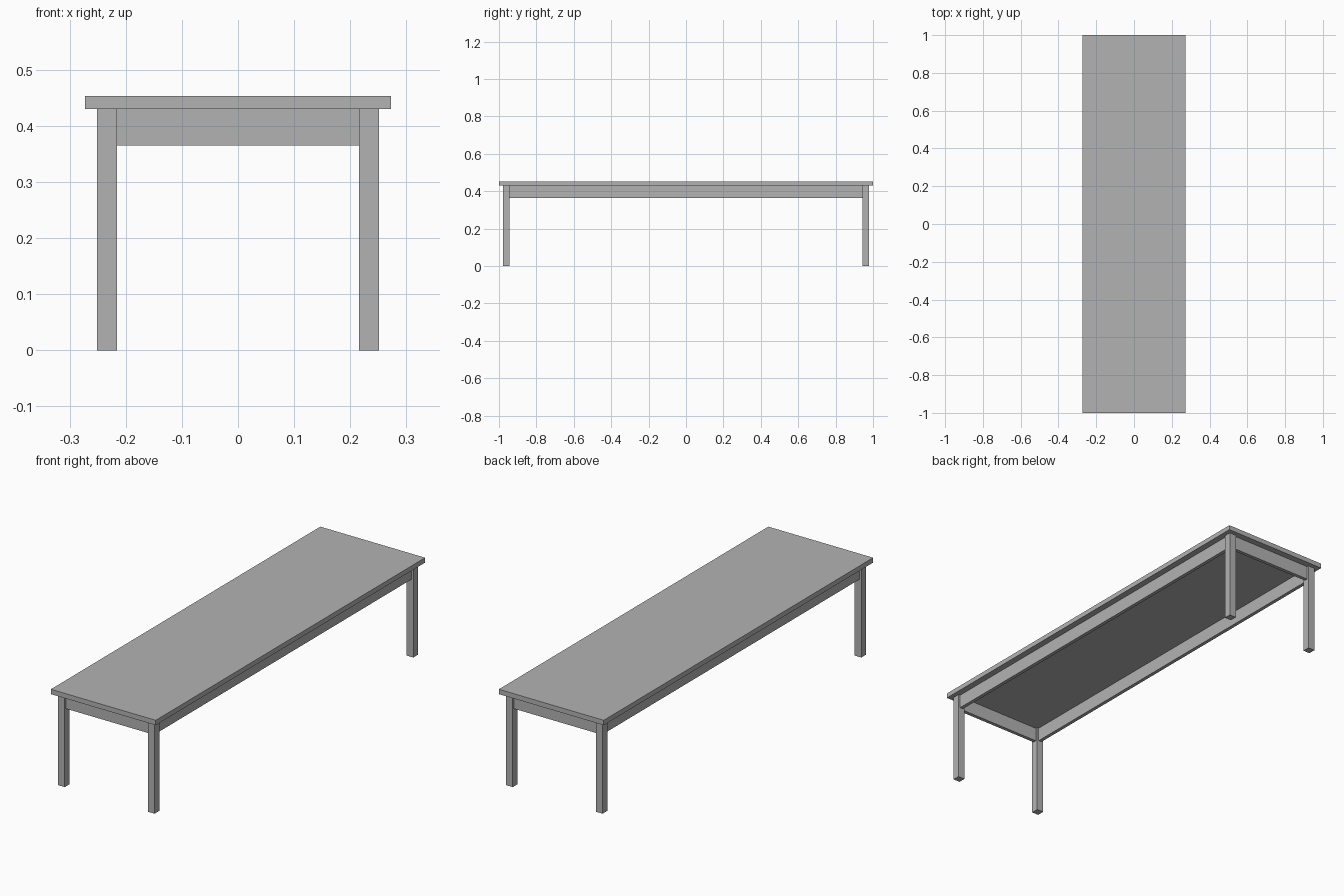
import bpy

cube = bpy.data.objects.get("Cube")
if cube:
    bpy.data.objects.remove(cube, do_unlink=True)

grey = bpy.data.materials.new("plain_grey")
grey.use_nodes = True
COLOUR = (0.45, 0.45, 0.45, 1)
grey.diffuse_color = COLOUR
grey.node_tree.nodes["Principled BSDF"].inputs["Base Color"].default_value = COLOUR


def box(name, centre, size):
    bpy.ops.mesh.primitive_cube_add(size=1, location=centre)
    ob = bpy.context.object
    ob.name = name
    ob.scale = size
    bpy.ops.object.transform_apply(location=False, rotation=False, scale=True)
    ob.data.materials.append(grey)
    return ob


TOP_Z, SEAM_Z, APRON_Z = 0.453, 0.43, 0.365
LEG = 0.035
LEG_X, LEG_Y = 0.2335, 0.9605      # leg centres
BOARD = 0.017                      # apron thickness
apron_mid = (SEAM_Z + APRON_Z) / 2
apron_h = SEAM_Z - APRON_Z

# Table top
box("table_top", (0, 0, (TOP_Z + SEAM_Z) / 2), (0.545, 2, TOP_Z - SEAM_Z))

# Four square legs
for sy, end in ((-1, "front"), (1, "back")):
    for sx, side in ((1, "left"), (-1, "right")):
        box(f"{end}_{side}_leg", (sx * LEG_X, sy * LEG_Y, SEAM_Z / 2),
            (LEG, LEG, SEAM_Z))

# Aprons running between the legs
for s, end, side in ((-1, "front", "right"), (1, "back", "left")):
    box(f"{end}_apron", (0, s * LEG_Y, apron_mid),
        (2 * LEG_X - LEG, BOARD, apron_h))
    box(f"{side}_apron", (s * LEG_X, 0, apron_mid),
        (BOARD, 2 * LEG_Y - LEG, apron_h))
